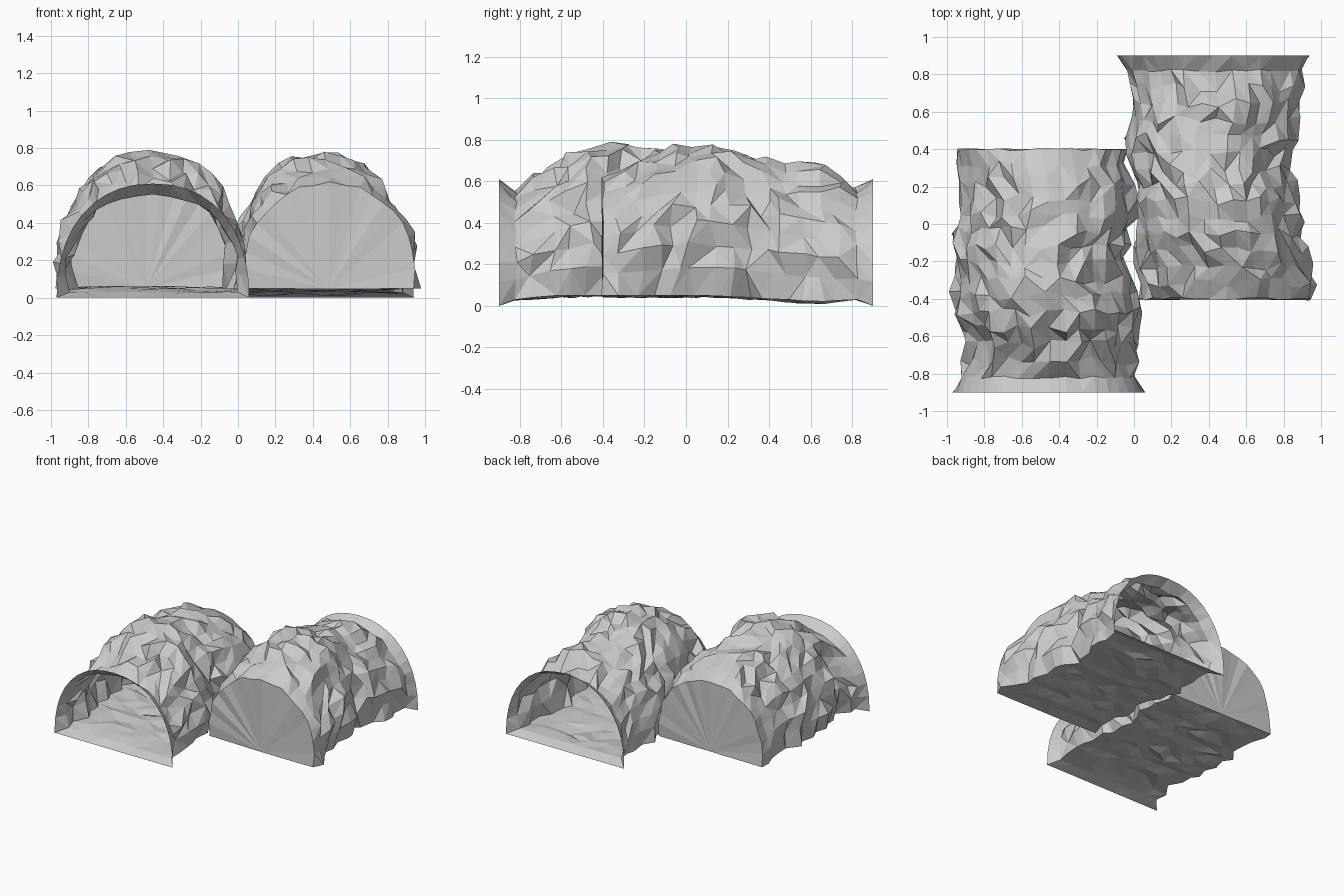
import bpy, bmesh, random
from math import cos, sin, pi
from mathutils import Vector

cube = bpy.data.objects.get("Cube")
if cube:
    bpy.data.objects.remove(cube, do_unlink=True)

stone = bpy.data.materials.new("grey_stone")
stone.use_nodes = True
GREY = (0.6, 0.6, 0.6, 1)
stone.diffuse_color = GREY
stone.node_tree.nodes["Principled BSDF"].inputs["Base Color"].default_value = GREY

ARCH = 20    # segments over the vault
FLOOR = 8    # segments across the floor
RINGS = 14   # rings along the tunnel


def sample(stations, t):
    """Blend the station values found at depth t."""
    for a, b in zip(stations, stations[1:]):
        if t <= b[0] + 1e-6:
            f = (t - a[0]) / (b[0] - a[0])
            return [p + (q - p) * f for p, q in zip(a, b)]
    return list(stations[-1])


def power(v, e):
    return abs(v) ** e * (1 if v >= 0 else -1)


def ring_points(stations, depth, rough, tuck, rng):
    """Vault from right base to left base, then the floor back again."""
    _, left, right, top, base = sample(stations, depth)
    centre, half = (left + right) / 2, (right - left) / 2
    points = []
    for i in range(ARCH + 1):
        a = pi * i / ARCH
        x = half * power(cos(a), 0.9)
        z = base + (top - base) * power(sin(a), 0.9)
        x *= 1 - tuck * max(0, 1 - z / 0.25)
        out = Vector((cos(a), 0, sin(a)))
        bump = out * rng.uniform(-rough, rough)
        slide = rng.uniform(-rough, rough) * 0.8
        if i in (0, ARCH):
            bump.z = 0
        points.append(Vector((centre + x, depth + slide, z)) + bump)
    start, end = points[-1], points[0]
    for i in range(1, FLOOR):
        p = start.lerp(end, i / FLOOR)
        p.z += rng.uniform(-rough, rough) * 0.4
        points.append(p)
    return points


def cave(name, stations, facing, seed):
    """Thin rocky tunnel: flared mouth, bumpy vault and floor, flat end wall."""
    rng = random.Random(seed)
    bm = bmesh.new()
    mouth, neck, end = 0, 0.08, stations[-1][0]
    depths = [mouth, neck] + [neck + (end - neck) * i / RINGS for i in range(1, RINGS + 1)]
    rings = []
    for d in depths:
        rough = 0.0 if d == mouth else 0.01 if d in (neck, depths[-1]) else 0.034
        tuck = 0.0 if d == mouth else 0.04 if d == depths[-1] else 0.08
        ring = []
        for p in ring_points(stations, d, rough, tuck, rng):
            x = max(-1, min(1, p.x))
            y = facing * (p.y - 0.9)
            ring.append(bm.verts.new((x, y, max(0, min(0.79, p.z)))))
        rings.append(ring)
    # rocky skin, split into flat triangles along mixed diagonals
    for r, s in zip(rings, rings[1:]):
        for i in range(len(r)):
            j = (i + 1) % len(r)
            a, b, c, d = r[i], r[j], s[j], s[i]
            if rng.random() < 0.5:
                bm.faces.new((a, b, c))
                bm.faces.new((a, c, d))
            else:
                bm.faces.new((a, b, d))
                bm.faces.new((b, c, d))
    # end wall as a fan from the middle of the floor edge
    last = rings[-1]
    hub = ARCH + FLOOR // 2
    n = len(last)
    for i in range(1, n - 1):
        bm.faces.new((last[hub], last[(hub + i) % n], last[(hub + i + 1) % n]))
    bmesh.ops.recalc_face_normals(bm, faces=bm.faces[:])
    # an open shell can be oriented either way: make the end wall face outward
    bm.faces.ensure_lookup_table()
    if bm.faces[-1].normal.y * facing < 0:
        bmesh.ops.reverse_faces(bm, faces=bm.faces[:])
    mesh = bpy.data.meshes.new(name)
    bm.to_mesh(mesh)
    bm.free()
    mesh.materials.append(stone)
    obj = bpy.data.objects.new(name, mesh)
    bpy.context.collection.objects.link(obj)


# stations: depth from mouth, left x, right x, top z, floor z
front_cave = [
    (0, -0.97, 0.06, 0.61, 0),
    (0.08, -0.94, 0.03, 0.55, 0.03),
    (0.25, -0.9, 0.01, 0.66, 0.05),
    (0.45, -0.98, 0.04, 0.78, 0.05),
    (0.7, -0.95, -0.05, 0.74, 0.05),
    (0.85, -0.98, 0, 0.73, 0.05),
    (1.0, -0.91, 0.02, 0.71, 0.05),
    (1.15, -0.95, 0, 0.67, 0.05),
    (1.3, -0.96, -0.03, 0.6, 0.05),
]
back_cave = [
    (0, -0.09, 0.94, 0.61, 0),
    (0.08, -0.05, 0.92, 0.56, 0.03),
    (0.28, -0.01, 0.92, 0.67, 0.02),
    (0.43, -0.06, 0.88, 0.67, 0.03),
    (0.6, -0.01, 0.83, 0.73, 0.04),
    (0.82, 0.01, 0.9, 0.77, 0.05),
    (1.0, 0.01, 0.91, 0.74, 0.05),
    (1.2, 0.01, 0.99, 0.66, 0.05),
    (1.3, 0.02, 0.96, 0.61, 0.05),
]
cave("front_cave", front_cave, 1, 4)
cave("back_cave", back_cave, -1, 9)
